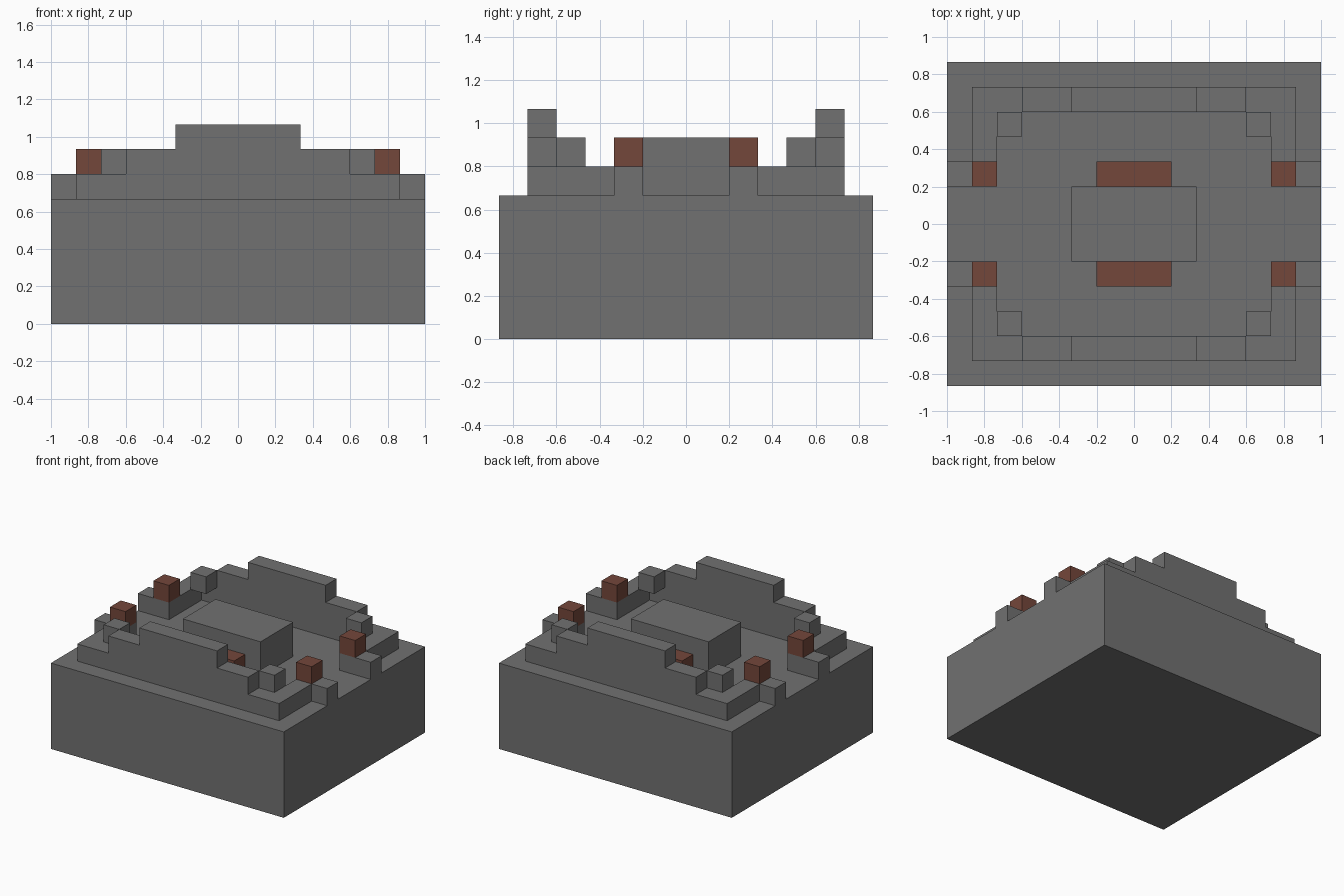
import bpy

U = 2 / 15  # one block of the building grid

old = bpy.data.objects.get("Cube")
if old:
    bpy.data.objects.remove(old, do_unlink=True)


def material(name, colour):
    mat = bpy.data.materials.new(name)
    mat.use_nodes = True
    mat.diffuse_color = colour
    mat.node_tree.nodes["Principled BSDF"].inputs["Base Color"].default_value = colour
    return mat


stone = material("grey_stone", (0.165, 0.165, 0.165, 1))
brick = material("red_brick", (0.175, 0.063, 0.043, 1))


def prism(name, outline, axis, start, end, mat):
    """Extrude a flat outline along y or z; all sizes are in blocks."""
    place = (lambda p, d: (p[0], d, p[1])) if axis == "y" else (lambda p, d: (p[0], p[1], d))
    n = len(outline)
    verts = [[c * U for c in place(p, d)] for d in (start, end) for p in outline]
    faces = [list(range(n)), list(range(n, 2 * n))]
    faces += [[i, (i + 1) % n, (i + 1) % n + n, i + n] for i in range(n)]
    mesh = bpy.data.meshes.new(name)
    mesh.from_pydata(verts, [], faces)
    mesh.materials.append(mat)
    obj = bpy.data.objects.new(name, mesh)
    bpy.context.collection.objects.link(obj)
    # Make every face point outwards
    import bmesh
    bm = bmesh.new()
    bm.from_mesh(mesh)
    bmesh.ops.recalc_face_normals(bm, faces=bm.faces)
    bm.to_mesh(mesh)
    bm.free()
    return obj


def box(name, x, y, z, mat):
    x0, x1 = sorted(x)
    y0, y1 = sorted(y)
    return prism(name, [(x0, y0), (x1, y0), (x1, y1), (x0, y1)], "z", *z, mat)


# Solid base and central platform
box("base", (-7.5, 7.5), (-6.5, 6.5), (0, 5), stone)
box("central_platform", (-2.5, 2.5), (-1.5, 1.5), (5, 7), stone)

# Stepped outline of the long walls
half = [(6.5, 5), (6.5, 6), (4.5, 6), (4.5, 7), (2.5, 7), (2.5, 8)]
wall_outline = half + [(-x, z) for x, z in reversed(half)]

for sy, end in ((-1, "front"), (1, "back")):
    prism(end + "_wall", wall_outline, "y", 4.5 * sy, 5.5 * sy, stone)
    box(end + "_brick_step", (-1.5, 1.5), (1.5 * sy, 2.5 * sy), (5, 6), brick)

    for sx, side in ((-1, "right"), (1, "left")):
        tag = f"{end}_{side}_"
        # Low side wall that turns outwards beside the entrance
        bend = [(5.5, 1.5), (7.5, 1.5), (7.5, 2.5), (6.5, 2.5), (6.5, 4.5), (5.5, 4.5)]
        prism(tag + "side_wall", [(x * sx, y * sy) for x, y in bend], "z", 5, 6, stone)
        # Brick post at the entrance and raised block in the inner corner
        box(tag + "brick_post", (5.5 * sx, 6.5 * sx), (1.5 * sy, 2.5 * sy), (6, 7), brick)
        box(tag + "corner_block", (4.5 * sx, 5.5 * sx), (3.5 * sy, 4.5 * sy), (6, 7), stone)
